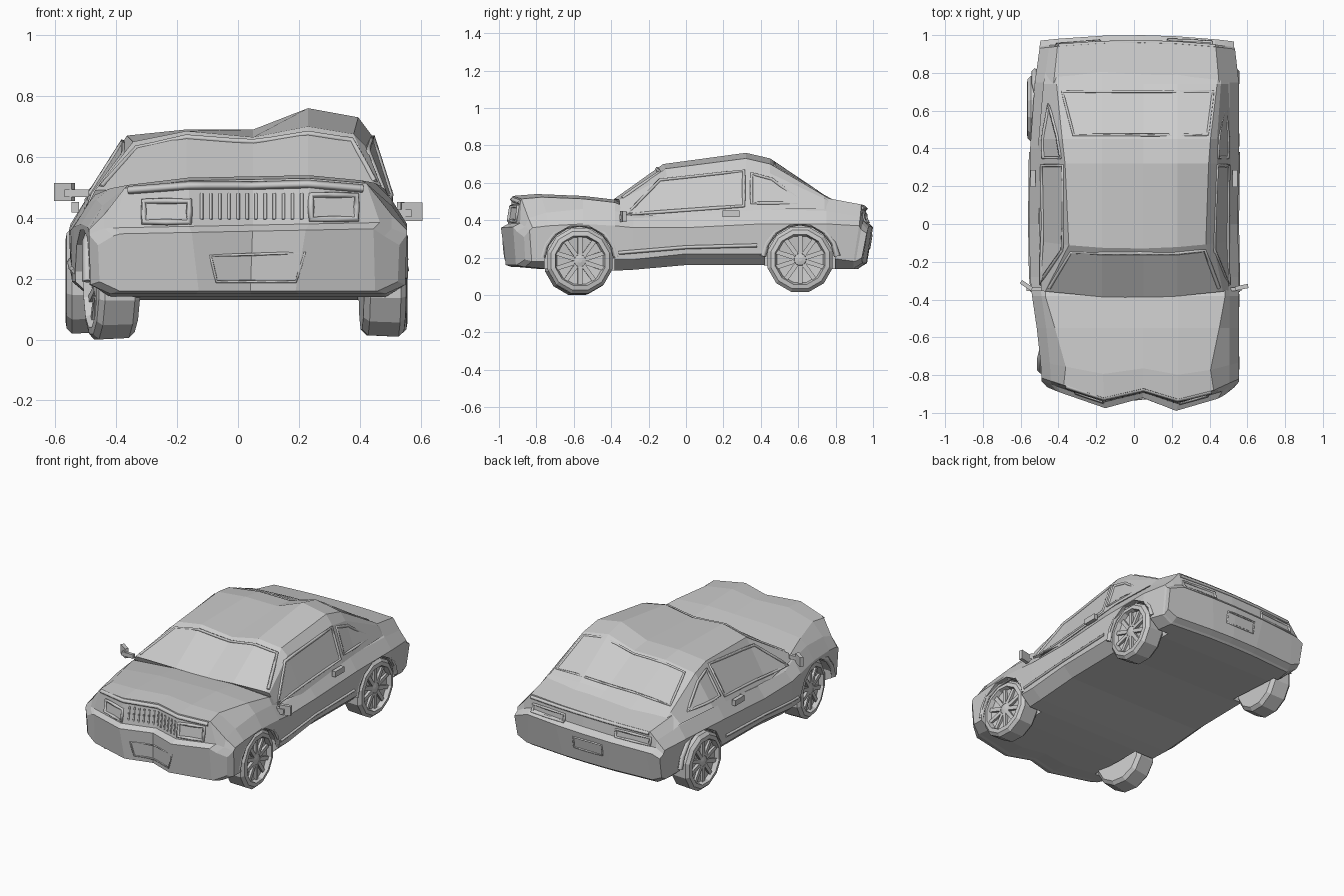
import bpy, bmesh, math
from mathutils import Vector, Matrix
from mathutils.bvhtree import BVHTree

if "Cube" in bpy.data.objects:
    bpy.data.objects.remove(bpy.data.objects["Cube"])

grey = bpy.data.materials.new("light grey")
grey.diffuse_color = (0.6, 0.6, 0.6, 1)
grey.use_nodes = True
grey.node_tree.nodes["Principled BSDF"].inputs["Base Color"].default_value = grey.diffuse_color


def finish(name, bm):
    bmesh.ops.recalc_face_normals(bm, faces=bm.faces[:])
    me = bpy.data.meshes.new(name)
    bm.to_mesh(me)
    bm.free()
    me.materials.append(grey)
    ob = bpy.data.objects.new(name, me)
    bpy.context.collection.objects.link(ob)
    return ob


def loft(name, rings, caps=None, mat=None):
    bm = bmesh.new()
    vs = [[bm.verts.new(p) for p in r] for r in rings]
    n = len(rings[0])
    for a, b in zip(vs, vs[1:]):
        for i in range(n):
            j = (i + 1) % n
            bm.faces.new((a[i], a[j], b[j], b[i]))
    for r in (vs[0], vs[-1]):
        for c in caps or [range(n)]:
            bm.faces.new([r[i] for i in c])
    if mat:
        bm.transform(mat)
    return finish(name, bm)


def box(name, loc, size, rot=(0, 0, 0)):
    bm = bmesh.new()
    bmesh.ops.create_cube(bm, size=1)
    m = Matrix.Translation(loc)
    for a, r in zip("XYZ", rot):
        m = m @ Matrix.Rotation(r, 4, a)
    bm.transform(m @ Matrix.Diagonal((*size, 1)))
    return finish(name, bm)


def lerp(table, x):
    if x <= table[0][0]:
        return table[0][1]
    for (a, p), (b, q) in zip(table, table[1:]):
        if x <= b:
            return p + (q - p) * (x - a) / (b - a)
    return table[-1][1]


# wavy nose and slightly bowed tail; both ends tuck under towards the bottom
NOSE = [(-.5, .14), (-.37, .09), (-.17, .01), (.05, .07), (.22, 0), (.46, .07), (.54, .13)]
HOOD_EDGE = [(-.95, .84), (-.93, .76), (-.8, .73), (-.38, .87), (0, .81)]


def warp(x, y, z):
    tuck = max(0, .33 - z)
    if y < -.6:
        return y + lerp(NOSE, x) * (-.6 - y) / .39 + (.08 * tuck if y < -.9 else 0)
    return y - .03 * (x / .5) ** 2 - .2 * tuck if y > .9 else y


# lower body: y, left width, right width, bottom, sill, crease, belt, top
STATIONS = [
    (-.99, .46, .53, .16, .19, .31, .34, .355),
    (-.955, .49, .555, .15, .18, .345, .365, .375),
    (-.93, .49, .555, .15, .18, .36, .41, .525),
    (-.80, .495, .555, .14, .18, .37, .44, .535),
    (-.55, .515, .555, .13, .18, .38, .46, .525),
    (-.38, .54, .555, .13, .19, .37, .45, .505),
    (-.28, .55, .555, .135, .19, .36, .41, .44),
    (0, .555, .55, .16, .22, .36, .425, .44),
    (.40, .55, .555, .16, .22, .38, .46, .47),
    (.75, .525, .555, .14, .20, .38, .45, .51),
    (.96, .50, .535, .14, .18, .37, .42, .475),
    (.97, .50, .53, .15, .18, .35, .38, .39),
    (1.0, .495, .53, .17, .20, .33, .35, .36)]
U = (-1, -.33, .09, .42, 1)


def body_ring(y, wl, wr, zb, zs, zm, zt, top):
    e = lerp(HOOD_EDGE, y)
    cols = [u * (e if abs(u) == 1 else 1) * (wl if u < 0 else wr) for u in U]
    drop = .02 if -.94 < y < -.3 else 0
    pts = [(x, top + .02 * x - (drop if abs(u) == 1 else 0)) for x, u in zip(cols, U)]
    side = [(.05, zt), (0, zm), (.005, zs), (.07, zb)]
    pts += [(wr - d, z) for d, z in side]
    pts += [(u * .85 * (wl if u < 0 else wr), zb) for u in reversed(U)]
    pts += [(d - wl, z) for d, z in reversed(side)]
    return [(x, warp(x, y, z), z) for x, z in pts]


caps = [(i, i + 1, 12 - i, 13 - i) for i in range(4)]
caps += [(4, 5, 6, 7, 8, 9), (0, 13, 14, 15, 16, 17)]
body = loft("lower_body", [body_ring(*s) for s in STATIONS], caps)

# cabin: y, then (x, z) across from left belt to right belt
CABIN = [
    (-.39, [(-.49, .45), (-.47, .49), (-.17, .505), (.05, .505), (.23, .515), (.45, .51), (.47, .505), (.50, .45)]),
    (-.13, [(-.505, .41), (-.345, .65), (-.17, .685), (.05, .665), (.23, .70), (.38, .675), (.42, .635), (.51, .41)]),
    (.32, [(-.505, .45), (-.365, .67), (-.17, .69), (.05, .69), (.23, .76), (.395, .73), (.44, .67), (.51, .45)]),
    (.45, [(-.505, .46), (-.38, .645), (-.17, .675), (.05, .675), (.23, .73), (.405, .70), (.44, .65), (.51, .46)]),
    (.74, [(-.48, .46), (-.41, .515), (-.17, .53), (.05, .53), (.23, .535), (.44, .53), (.46, .515), (.50, .46)]),
    (.86, [(-.46, .42), (-.41, .46), (-.17, .47), (.05, .47), (.23, .47), (.44, .46), (.46, .45), (.48, .42)])]
cabin = loft("cabin", [[(x, y + (.15 * x * x if y < 0 else 0), z) for x, z in r] for y, r in CABIN])

# wheels: x centre, y, z, steering angle
WHEELS = {"front_left_wheel": (-.415, -.575, .174, .16), "front_right_wheel": (.475, -.57, .183, .06),
          "rear_left_wheel": (-.495, .61, .193, 0), "rear_right_wheel": (.485, .61, .19, 0)}
PROFILE = [(-.07, .05), (-.07, .155), (-.05, .175), (.05, .18), (.068, .162), (.072, .138),
           (.045, .128), (.035, .035), (.055, .032), (.06, .01)]


def circle(x, r, n=12):
    return [(x, r * math.cos(2 * math.pi * (i + .5) / n), r * math.sin(2 * math.pi * (i + .5) / n))
            for i in range(n)]


for name, (x, y, z, steer) in WHEELS.items():
    s = 1 if x > 0 else -1
    m = Matrix.Translation((x, y, z)) @ Matrix.Rotation(steer, 4, 'Z') @ Matrix.Diagonal((s, 1, 1, 1))
    loft(name, [circle(px, r) for px, r in PROFILE], mat=m)
    # spokes
    for k in range(10):
        a = k * math.pi / 5
        spoke = box(name + "_spoke", (0, 0, 0), (.02, .024, .10))
        spoke.data.transform(m @ Matrix.Rotation(a, 4, 'X') @ Matrix.Translation((.046, 0, .082)))
        if s < 0:
            spoke.data.flip_normals()
    # wheel well cut from the body
    cut = loft("well_cutter", [circle(px, .193) for px in (-.08, .3)],
               mat=Matrix.Translation((x, y, z)) @ Matrix.Diagonal((s, 1, 1, 1)))
    mod = body.modifiers.new("well", 'BOOLEAN')
    mod.operation, mod.object, mod.solver = 'DIFFERENCE', cut, 'EXACT'
    bpy.context.view_layer.objects.active = body
    bpy.ops.object.modifier_apply(modifier="well")
    bpy.data.objects.remove(cut)

# surfaces that trim is projected on
bm = bmesh.new()
bm.from_mesh(body.data)
bm.from_mesh(cabin.data)
bmesh.ops.triangulate(bm, faces=bm.faces[:])
tree = BVHTree.FromBMesh(bm)
bm.free()


def bar(name, pts, direction=None, thick=.011, closed=False, steps=4):
    """Square trim bar along points, laid on the surface found along direction."""
    if direction:
        ends = pts[1:] + ([pts[0]] if closed else [])
        fine = [Vector(a).lerp(Vector(b), k / steps) for a, b in zip(pts, ends) for k in range(steps)]
        fine += [] if closed else [Vector(pts[-1])]
        d = Vector(direction)
        hits = [tree.ray_cast(p - d * (2 + p.dot(d)), d)[0] for p in fine]
        pts = [h for h in hits if h]
    cu = bpy.data.curves.new(name, 'CURVE')
    cu.dimensions, cu.bevel_depth, cu.bevel_resolution, cu.use_fill_caps = '3D', thick, 0, True
    sp = cu.splines.new('POLY')
    sp.points.add(len(pts) - 1)
    for p, q in zip(sp.points, pts):
        p.co = (*q, 1)
    sp.use_cyclic_u = closed
    tmp = bpy.data.objects.new(name, cu)
    me = bpy.data.meshes.new_from_object(tmp)
    bpy.data.objects.remove(tmp)
    me.materials.clear()
    me.materials.append(grey)
    bpy.context.collection.objects.link(bpy.data.objects.new(name, me))


# wheel arch lips
for name, (x, y, z, steer) in WHEELS.items():
    s = 1 if x > 0 else -1
    edge = .54 if s > 0 else (.495 if y < 0 else .525)
    arc = [(s * (edge - max(0, math.sin(t) - .8) * .12), y + .2 * math.cos(t), z + .2 * math.sin(t))
           for t in [math.radians(5 + 170 * k / 8) for k in range(9)]]
    bar(name + "_arch", arc, thick=.018)

# side windows, door lines, handles and mirrors
for s, tag in ((1, "right"), (-1, "left")):
    inward, drop = (-s, 0, 0), 0 if s > 0 else .015
    front = [(0, -.32, .43), (0, -.14, .615 - drop), (0, .31, .665 - drop), (0, .31, .475)]
    rear = [(0, .35, .49), (0, .35, .65 - drop), (0, .46, .62 - drop), (0, .63, .49)]
    bar(tag + "_door_window_frame", front, inward, .01, closed=True)
    bar(tag + "_rear_window_frame", rear, inward, .01, closed=True)
    bar(tag + "_sill_strip", [(0, -.36, .225), (0, 0, .255), (0, .38, .265)], inward, .01)
    box(tag + "_door_handle", (s * .535, .24, .435), (.025, .09, .035))
    mz = .42 if s > 0 else .485
    box(tag + "_mirror_stalk", (s * .53, -.345, mz - .005), (.08, .02, .025))
    box(tag + "_mirror", (s * .57, -.335 if s > 0 else -.325, mz), (.07, .022, .06), (0, 0, .2 if s > 0 else -.6))

# windscreen and rear window frames
bar("windscreen_frame", [(-.45, -.34, 0), (-.335, -.15, 0), (-.17, -.155, 0), (.05, -.155, 0),
                         (.23, -.155, 0), (.375, -.14, 0), (.45, -.34, 0)], (0, 0, -1), .01, steps=3)
bar("rear_screen_frame", [(-.32, .47, 0), (-.38, .70, 0), (.42, .70, 0), (.39, .47, 0)],
    (0, 0, -1), .008, True, 6)

# hood lip
bar("hood_lip", [(-.36, 0, .49), (-.16, 0, .505), (.05, 0, .505), (.23, 0, .51), (.41, 0, .495)],
    (0, 1, 0), .014)

# headlights and grille
for tag, x0, x1, z0, z1 in (("left", -.31, -.16, .385, .455), ("right", .24, .39, .395, .475)):
    bar(tag + "_headlight_frame", [(x0, 0, z0), (x0, 0, z1), (x1, 0, z1), (x1, 0, z0)],
        (0, 1, 0), .011, True, 2)
for k in range(12):
    x = -.12 + .03 * k
    bar("grille_slat", [(x, 0, .395), (x, 0, .48)], (0, 1, 0), .006, steps=1)

# front plate
bar("front_plate_frame", [(-.09, 0, .275), (.22, 0, .285), (.19, 0, .19), (-.07, 0, .19)],
    (0, 1, 0), .005, True)

# tail lights, tail lip and rear plate
bar("tail_lip", [(-.40, 0, .455), (0, 0, .462), (.43, 0, .465)], (0, -1, 0), .012)
for s, tag in ((1, "right"), (-1, "left")):
    bar(tag + "_tail_light", [(s * .18, 0, .385), (s * .18, 0, .43), (s * .41, 0, .43), (s * .41, 0, .385)],
        (0, -1, 0), .009, True, 2)
bar("rear_plate_frame", [(-.1, 0, .25), (-.1, 0, .32), (.1, 0, .32), (.1, 0, .25)], (0, -1, 0), .006, True)
